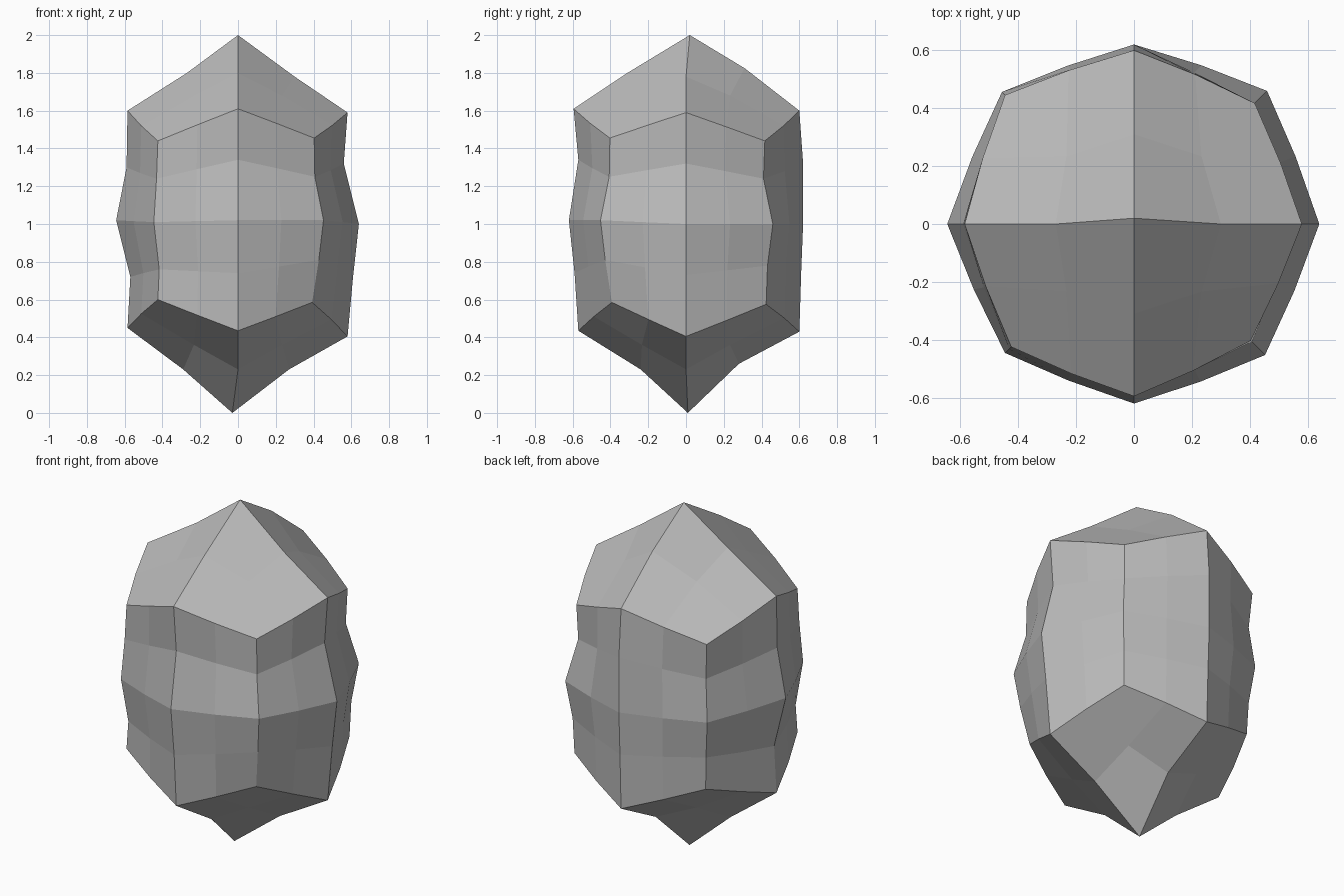
import bpy
import bmesh
import math
from mathutils import Vector

cube = bpy.data.objects.get("Cube")
if cube:
    bpy.data.objects.remove(cube, do_unlink=True)


def polar(radius, step, height):
    """Point at a given radius, counted in eighths of a turn from +x."""
    angle = step * math.pi / 4
    return Vector((radius * math.cos(angle), radius * math.sin(angle), height))


# Rings from top rim to bottom rim: radii, then heights, every eighth of a turn
RINGS = [
    ((.58, .59, .60, .63, .585, .60, .595, .57),
     (1.59, 1.44, 1.6, 1.45, 1.6, 1.44, 1.61, 1.455)),
    ((.56, .58, .62, .61, .59, .61, .57, .575),
     (1.32, 1.24, 1.32, 1.24, 1.3, 1.24, 1.34, 1.25)),
    ((.64, .65, .62, .645, .645, .63, .62, .64),
     (1, 1, 1, 1, 1.02, 1.01, 1.02, 1.02)),
    ((.61, .61, .61, .61, .57, .59, .59, .605),
     (.73, .78, .75, .78, .72, .76, .74, .81)),
    ((.58, .60, .60, .60, .585, .60, .57, .555),
     (.405, .575, .43, .59, .45, .6, .435, .585)),
]

bm = bmesh.new()


def make_ring(radii, heights):
    """Corner points with a slightly bulged midpoint between each pair."""
    corners = [polar(r, i, z) for i, (r, z) in enumerate(zip(radii, heights))]
    verts = []
    for i, corner in enumerate(corners):
        middle = (corner + corners[(i + 1) % len(corners)]) / 2
        middle.x *= 1.015
        middle.y *= 1.015
        verts += [bm.verts.new(corner), bm.verts.new(middle)]
    return verts


def make_cap(pole, ridges, centre_height, rim):
    """Four pointed kites, each split into four quads."""
    tip = bm.verts.new(pole)
    ridge = [bm.verts.new(polar(r, 2 * i, z)) for i, (r, z) in enumerate(ridges)]
    for k in range(4):
        centre = bm.verts.new(polar(.33, 2 * k + 1, centre_height))
        a, b = ridge[k], ridge[(k + 1) % 4]
        edge = [rim[(4 * k + j) % len(rim)] for j in range(5)]
        bm.faces.new((tip, a, centre, b))
        bm.faces.new((a, edge[0], edge[1], centre))
        bm.faces.new((centre, edge[1], edge[2], edge[3]))
        bm.faces.new((b, centre, edge[3], edge[4]))


# Faceted sides
rings = [make_ring(*ring) for ring in RINGS]
for upper, lower in zip(rings, rings[1:]):
    for i in range(len(upper)):
        j = (i + 1) % len(upper)
        bm.faces.new((upper[i], lower[i], lower[j], upper[j]))

# Pointed top and bottom
make_cap((0, .02, 2), ((.3, 1.78), (.31, 1.825), (.27, 1.8), (.31, 1.8)), 1.68, rings[0])
make_cap((-.03, .01, 0), ((.27, .23), (.28, .26), (.29, .23), (.24, .23)), .36, rings[-1])
bmesh.ops.recalc_face_normals(bm, faces=bm.faces)

mesh = bpy.data.meshes.new("faceted_stone")
bm.to_mesh(mesh)
bm.free()
stone = bpy.data.objects.new("faceted_stone", mesh)
bpy.context.collection.objects.link(stone)

# Plain grey stone
grey = bpy.data.materials.new("stone_grey")
grey.use_nodes = True
colour = (.5, .5, .5, 1)
grey.diffuse_color = colour
grey.node_tree.nodes["Principled BSDF"].inputs["Base Color"].default_value = colour
mesh.materials.append(grey)
